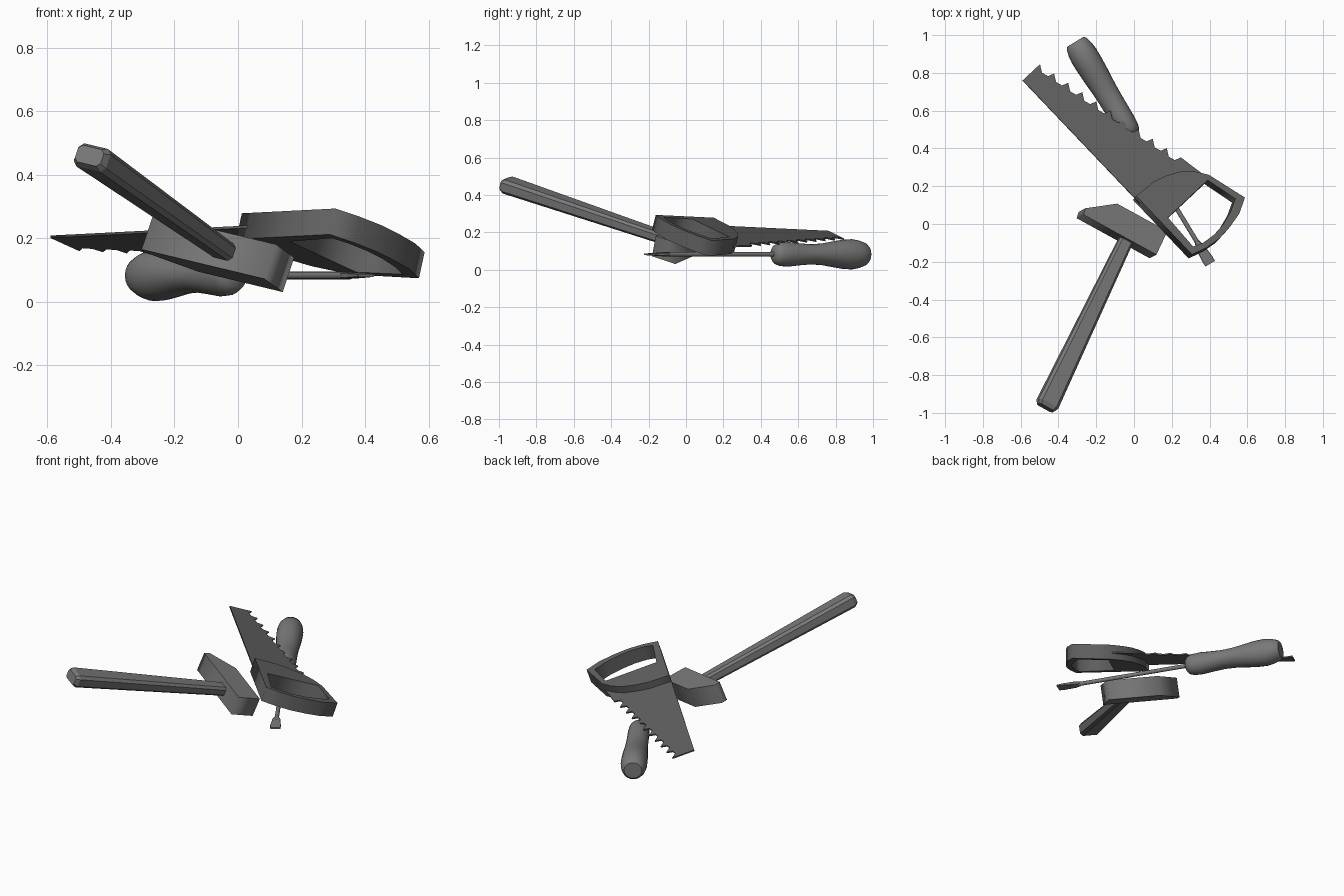
import bpy, bmesh, math
from mathutils import Matrix, Vector

if "Cube" in bpy.data.objects:
    bpy.data.objects.remove(bpy.data.objects["Cube"])


def material(name, v):
    m = bpy.data.materials.new(name)
    m.diffuse_color = (v, v, v, 1)
    m.use_nodes = True
    m.node_tree.nodes["Principled BSDF"].inputs["Base Color"].default_value = m.diffuse_color
    return m


DARK = material("dark_grey", .19)
DARKER = material("darker_grey", .12)


def frame(origin, x, y):
    """Orthonormal frame from an origin, an exact x direction and a rough y."""
    x = Vector(x).normalized()
    z = x.cross(Vector(y)).normalized()
    y = z.cross(x)
    m = Matrix((x, y, z)).transposed().to_4x4()
    m.translation = Vector(origin)
    return m


def plate(name, m, loops, z0, z1, mat):
    """Flat outline (with optional holes) extruded between two levels."""
    cu = bpy.data.curves.new(name, 'CURVE')
    cu.dimensions = '2D'
    cu.fill_mode = 'BOTH'
    cu.extrude = (z1 - z0) / 2
    for pts in loops:
        sp = cu.splines.new('POLY')
        sp.points.add(len(pts) - 1)
        for p, (a, b) in zip(sp.points, pts):
            p.co = (a, b, 0, 1)
        sp.use_cyclic_u = True
    cu.materials.append(mat)
    ob = bpy.data.objects.new(name, cu)
    bpy.context.collection.objects.link(ob)
    ob.matrix_world = m @ Matrix.Translation((0, 0, (z0 + z1) / 2))
    bpy.ops.object.select_all(action='DESELECT')
    ob.select_set(True)
    bpy.context.view_layer.objects.active = ob
    bpy.ops.object.convert(target='MESH')


def loft(name, m, rings, mat, smooth=False):
    """Skin a list of equal-sized rings and cap both ends."""
    bm = bmesh.new()
    vs = [[bm.verts.new(p) for p in r] for r in rings]
    n = len(vs[0])
    for a, b in zip(vs, vs[1:]):
        for i in range(n):
            bm.faces.new((a[i], a[(i + 1) % n], b[(i + 1) % n], b[i]))
    bm.faces.new(vs[0])
    bm.faces.new(vs[-1])
    bmesh.ops.recalc_face_normals(bm, faces=bm.faces)
    me = bpy.data.meshes.new(name)
    bm.to_mesh(me)
    bm.free()
    me.materials.append(mat)
    ob = bpy.data.objects.new(name, me)
    bpy.context.collection.objects.link(ob)
    ob.matrix_world = m
    if smooth:
        bpy.ops.object.select_all(action='DESELECT')
        ob.select_set(True)
        bpy.context.view_layer.objects.active = ob
        bpy.ops.object.shade_smooth_by_angle(angle=math.radians(40))


def box_ring(y, w, t, c, cx=0, cz=0):
    """Chamfered rectangle lying across the local y axis."""
    a, b = w / 2, t / 2
    pts = [(a, c - b), (a, b - c), (a - c, b), (c - a, b),
           (-a, b - c), (-a, c - b), (c - a, -b), (a - c, -b)]
    return [(cx + p, y, cz + q) for p, q in pts]


def round_ring(y, rx, rz, n=24):
    return [(rx * math.cos(math.tau * i / n), y, rz * math.sin(math.tau * i / n))
            for i in range(n)]


# Hammer: x along the head, y along the handle
hm = frame((.085, -.18, .08), (.858, -.471, -.206), (.406, .867, -.29))
plate("hammer_head", hm,
      [[(0, 0), (0, .143), (-.31, .143), (-.455, .036), (-.45, 0)]], -.008, .108, DARK)
loft("hammer_handle", hm, [
    box_ring(-1.022, .094, .056, .012, -.179, .05),
    box_ring(-1.0, .118, .078, .016, -.179, .05),
    box_ring(.05, .074, .056, .012, -.17, .05)], DARK)

# Saw: x along the back edge from the tip, y towards the teeth
sm = frame((-.59, .76, .205), (.689, -.724, .035), (.709, .63, -.315))
teeth = []
pitch, slope = .087, .242
for i in range(11):
    s = i * pitch
    teeth.append((s, .132 + slope * s))
    if i < 10:
        teeth.append((s + .04, .107 + slope * s))
        teeth.append((s + .075, .118 + slope * s))
plate("saw_blade", sm, [[(0, 0)] + teeth + [(1.04, .372), (1.04, .01), (.9, 0)]],
      -.004, .004, DARKER)
plate("saw_handle", sm, [
    [(.86, 0), (.868, .13), (.89, .2), (.925, .275), (.975, .33), (1.04, .375),
     (1.258, .433), (1.3, .35), (1.318, .26), (1.325, .17), (1.314, .085), (1.288, 0)],
    [(1.058, .045), (1.056, .35), (1.228, .39), (1.262, .32), (1.284, .24),
     (1.291, .165), (1.283, .09), (1.262, .035)]], -.04, .046, DARKER)

# Screwdriver: y from the butt of the grip to the tip; the grip is flattened
dm = frame((-.31, .965, .083), (-.855, -.519, 0), (.519, -.855, 0))
grip = [(0, .05, .048), (.012, .061, .06), (.05, .071, .074), (.09, .075, .081),
        (.15, .074, .078), (.21, .071, .069), (.28, .066, .058), (.35, .063, .054),
        (.42, .062, .059), (.49, .061, .066), (.54, .058, .063),
        (.568, .05, .052), (.58, .036, .036), (.584, .014, .014)]
loft("screwdriver_grip", dm, [round_ring(*g) for g in grip], DARK, True)
loft("screwdriver_shaft", dm, [round_ring(.57, .012, .012, 12),
                               round_ring(1.28, .012, .012, 12)], DARK, True)
loft("screwdriver_tip", dm, [
    box_ring(1.235, .024, .022, .005), box_ring(1.27, .046, .02, .003),
    box_ring(1.345, .06, .012, .002), box_ring(1.375, .058, .008, .002)], DARK)
